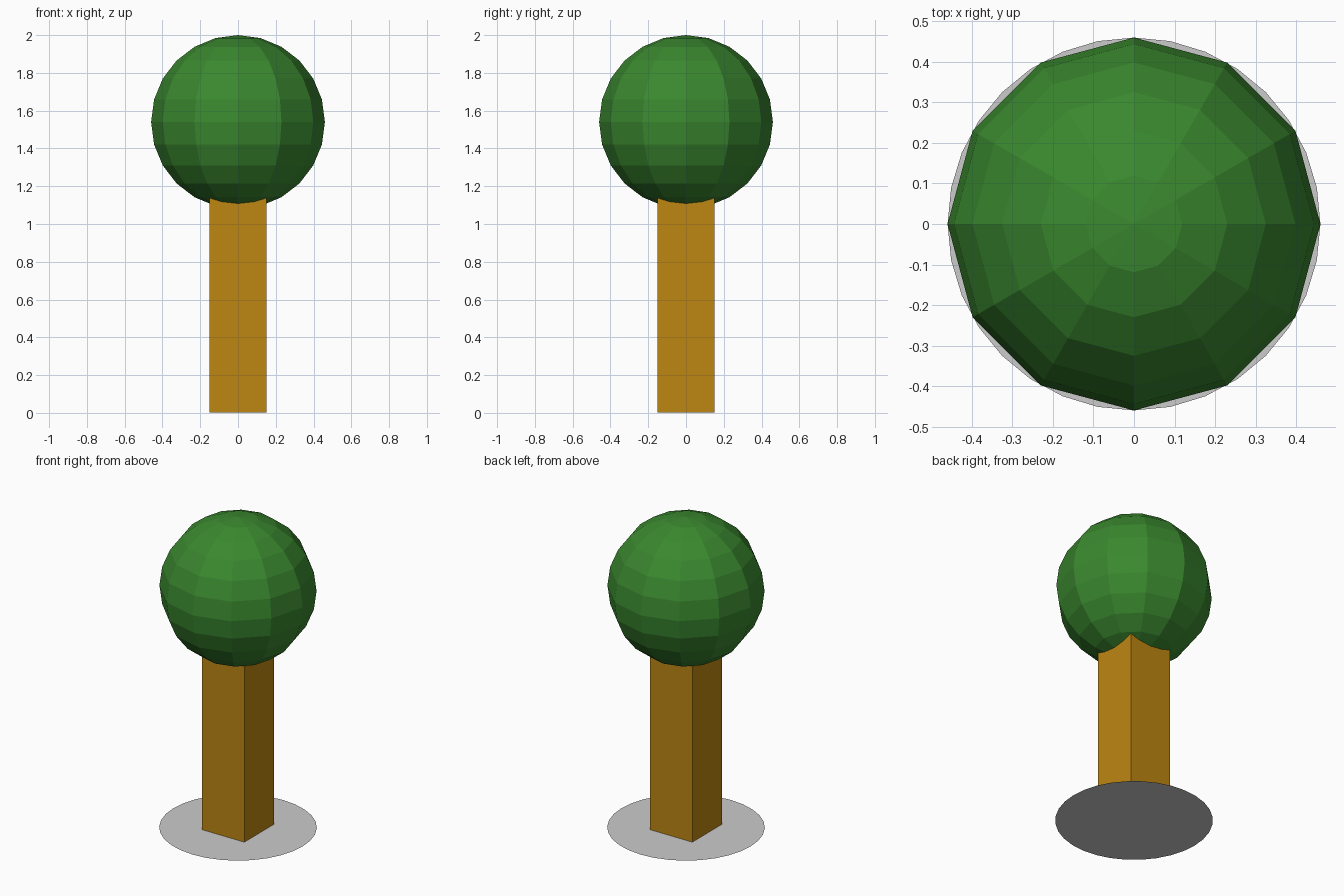
import bpy

if "Cube" in bpy.data.objects:
    bpy.data.objects.remove(bpy.data.objects["Cube"])


def paint(obj, name, color):
    mat = bpy.data.materials.new(name)
    mat.diffuse_color = (*color, 1)
    mat.use_nodes = True
    mat.node_tree.nodes["Principled BSDF"].inputs["Base Color"].default_value = mat.diffuse_color
    obj.data.materials.append(mat)


# Flat ground disc
bpy.ops.mesh.primitive_circle_add(vertices=32, radius=0.46, fill_type='NGON')
bpy.context.object.name = "base_disc"

# Square trunk, running up into the crown
BOTTOM, TOP = 0.002, 1.2
bpy.ops.mesh.primitive_cube_add(size=1, location=(0, 0, (BOTTOM + TOP) / 2))
trunk = bpy.context.object
trunk.name = "trunk"
trunk.scale = (0.30, 0.30, TOP - BOTTOM)
bpy.ops.object.transform_apply(location=False, rotation=False, scale=True)
paint(trunk, "bark", (0.51, 0.24, 0.006))

# Faceted round crown
bpy.ops.mesh.primitive_uv_sphere_add(segments=12, ring_count=12, radius=0.46,
                                     location=(0, 0, 1.54))
crown = bpy.context.object
crown.name = "crown"
paint(crown, "leaves", (0.042, 0.246, 0.028))
